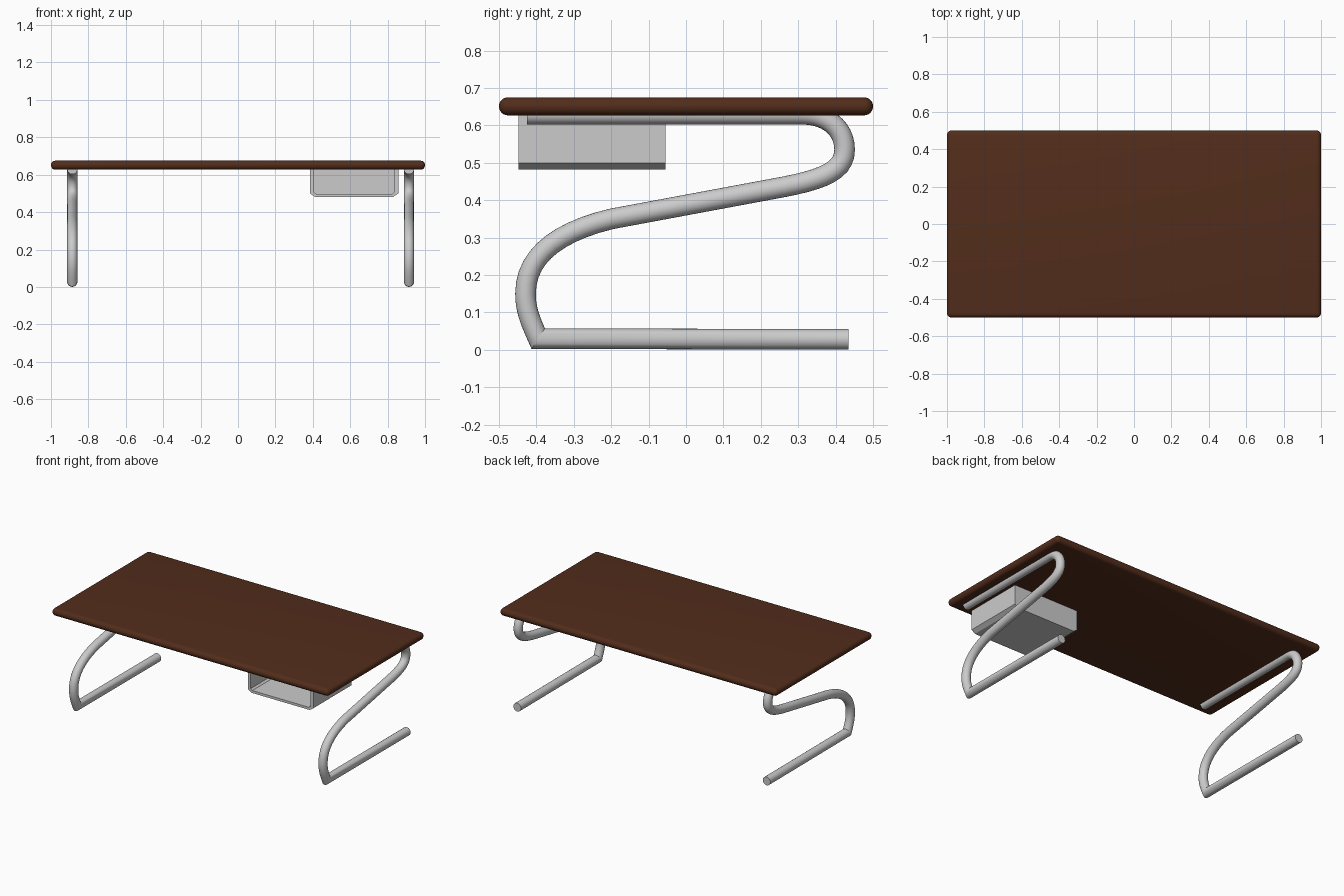
import bpy, bmesh, math
from mathutils import Vector
from mathutils.geometry import interpolate_bezier

if "Cube" in bpy.data.objects:
    bpy.data.objects.remove(bpy.data.objects["Cube"])


def finish(name, bm, angle=35):
    bmesh.ops.recalc_face_normals(bm, faces=bm.faces[:])
    me = bpy.data.meshes.new(name)
    bm.to_mesh(me)
    bm.free()
    ob = bpy.data.objects.new(name, me)
    bpy.context.collection.objects.link(ob)
    bpy.ops.object.select_all(action='DESELECT')
    ob.select_set(True)
    bpy.context.view_layer.objects.active = ob
    bpy.ops.object.shade_smooth_by_angle(angle=math.radians(angle))
    return ob


def tube(name, x, path, r, sides=24):
    """Sweep a circle along a path in the YZ plane with mitred corners."""
    bm = bmesh.new()
    rings = []
    for i, p in enumerate(path):
        d_in = (p - path[max(i - 1, 0)]).normalized()
        d_out = (path[min(i + 1, len(path) - 1)] - p).normalized()
        t = (d_in + d_out).normalized()
        n = Vector((-t.y, t.x))
        ref = d_out if i == 0 else d_in
        n *= r / max(t.dot(ref), 0.3)
        ring = []
        for k in range(sides):
            a = 2 * math.pi * k / sides
            q = p + n * math.cos(a)
            ring.append(bm.verts.new((x + r * math.sin(a), q.x, q.y)))
        rings.append(ring)
    for a, b in zip(rings, rings[1:]):
        for k in range(sides):
            j = (k + 1) % sides
            bm.faces.new((a[k], a[j], b[j], b[k]))
    bm.faces.new(rings[0])
    bm.faces.new(rings[-1])
    return finish(name, bm)


# Table top with fully rounded edges
bm = bmesh.new()
bmesh.ops.create_cube(bm, size=1)
for v in bm.verts:
    v.co = Vector((v.co.x * 2, v.co.y, v.co.z * 0.048 + 0.651))
bmesh.ops.bevel(bm, geom=bm.edges[:], offset=0.0235, segments=6, profile=0.5, affect='EDGES')
top = finish("table_top", bm)
wood = bpy.data.materials.new("brown_wood")
wood.diffuse_color = (0.085, 0.026, 0.011, 1)
wood.use_nodes = True
wood.node_tree.nodes["Principled BSDF"].inputs["Base Color"].default_value = wood.diffuse_color
top.data.materials.append(wood)

# Leg path (y, z): floor bar, front bend, slope, back bend, top bar
curves = [
    ((-0.395, 0.03), (-0.415, 0.075), (-0.429, 0.105), (-0.429, 0.15)),
    ((-0.429, 0.15), (-0.429, 0.25), (-0.345, 0.315), (-0.2, 0.35)),
    ((0.23, 0.43), (0.36, 0.453), (0.424, 0.475), (0.424, 0.535)),
    ((0.424, 0.535), (0.424, 0.59), (0.38, 0.63), (0.31, 0.63)),
]
path = [Vector((0.435, 0.028))]
for c in curves:
    for p in interpolate_bezier(*[Vector((*q, 0)) for q in c], 12):
        p = p.to_2d()
        if (p - path[-1]).length > 1e-4:
            path.append(p)
path.append(Vector((-0.425, 0.63)))

# Two bent-tube legs
tube("left_leg", -0.886, path, 0.0275)
tube("right_leg", 0.914, path, 0.0275)

# Under-desk tray, open at the front
x0, x1, zb, zt, w = 0.385, 0.857, 0.482, 0.63, 0.02
outer = [(x0, zt), (x0, zb + 0.018), (x0 + 0.026, zb), (x1 - 0.026, zb), (x1, zb + 0.018), (x1, zt)]
inner = [(x0 + w, zt), (x0 + w, zb + 0.026), (x0 + 0.032, zb + 0.016),
         (x1 - 0.032, zb + 0.016), (x1 - w, zb + 0.026), (x1 - w, zt)]
bm = bmesh.new()


def row(pts, y):
    return [bm.verts.new((x, y, z)) for x, z in pts]


of, ob_ = row(outer, -0.448), row(outer, -0.055)
inf, inb = row(inner, -0.448), row(inner, -0.075)
for a, b in ((of, ob_), (inf, inb), (of, inf)):
    for i in range(5):
        bm.faces.new((a[i], a[i + 1], b[i + 1], b[i]))
bm.faces.new(ob_)
bm.faces.new(inb)
bm.faces.new((ob_[0], ob_[5], inb[5], inb[0]))
for i in (0, 5):
    bm.faces.new((of[i], ob_[i], inb[i], inf[i]))
finish("under_desk_tray", bm, 25)
